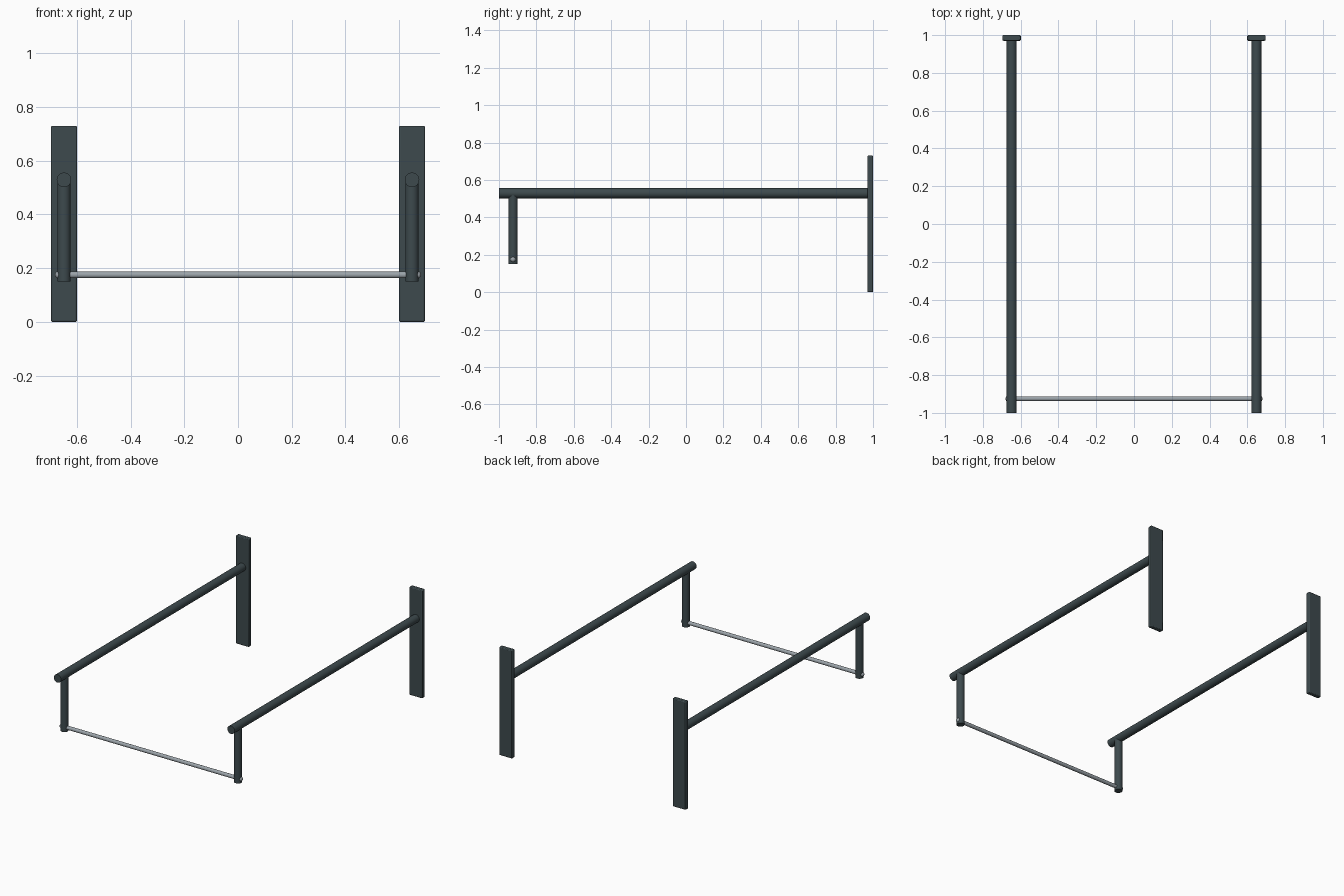
import bpy, math

cube = bpy.data.objects.get("Cube")
if cube:
    bpy.data.objects.remove(cube, do_unlink=True)


def material(name, rgb, metallic=0.0):
    m = bpy.data.materials.new(name)
    m.use_nodes = True
    m.diffuse_color = (*rgb, 1)
    m.node_tree.nodes["Principled BSDF"].inputs["Base Color"].default_value = (*rgb, 1)
    return m


slate = material("dark slate", (0.047, 0.068, 0.075))
steel = material("light steel", (0.33, 0.37, 0.40))


def finish(name, mat, bevel=0.0, segments=2):
    ob = bpy.context.object
    ob.name = name
    ob.data.materials.append(mat)
    bpy.ops.object.transform_apply(location=False, rotation=True, scale=True)
    if bevel:
        mod = ob.modifiers.new("Bevel", "BEVEL")
        mod.width = bevel
        mod.segments = segments
        mod.limit_method = "ANGLE"
        mod.angle_limit = math.radians(50)
    bpy.ops.object.shade_smooth_by_angle(angle=math.radians(35))
    return ob


def tube(name, mat, radius, length, loc, rot=(0, 0, 0), sides=32, bevel=0.0):
    bpy.ops.mesh.primitive_cylinder_add(vertices=sides, radius=radius, depth=length,
                                        location=loc, rotation=rot)
    return finish(name, mat, bevel)


SIDE_X = 0.648    # distance of each arm from the centre
POST_Y = -0.925
ROD_Z = 0.175
quarter = math.pi / 2

for side, s in (("left", 1), ("right", -1)):
    x = s * SIDE_X
    # Upright mounting plate at the back
    bpy.ops.mesh.primitive_cube_add(size=1, location=(x, 0.985, 0.365))
    bpy.context.object.scale = (0.097, 0.03, 0.73)
    finish(side + "_mounting_plate", slate, 0.005)
    # Long horizontal arm
    tube(side + "_arm", slate, 0.027, 1.98, (x, -0.01, 0.529), (quarter, 0, 0))
    # Short post hanging from the front of the arm
    tube(side + "_post", slate, 0.025, 0.37, (x, POST_Y, 0.335))
    # Rounded end knob of the cross rod
    bpy.ops.mesh.primitive_uv_sphere_add(segments=16, ring_count=8, radius=0.0145,
                                         location=(s * 0.667, POST_Y, ROD_Z))
    finish(side + "_rod_end", steel)

# Cross rod joining both posts
tube("cross_rod", steel, 0.0125, 2 * 0.665, (0, POST_Y, ROD_Z), (0, quarter, 0), 20)
